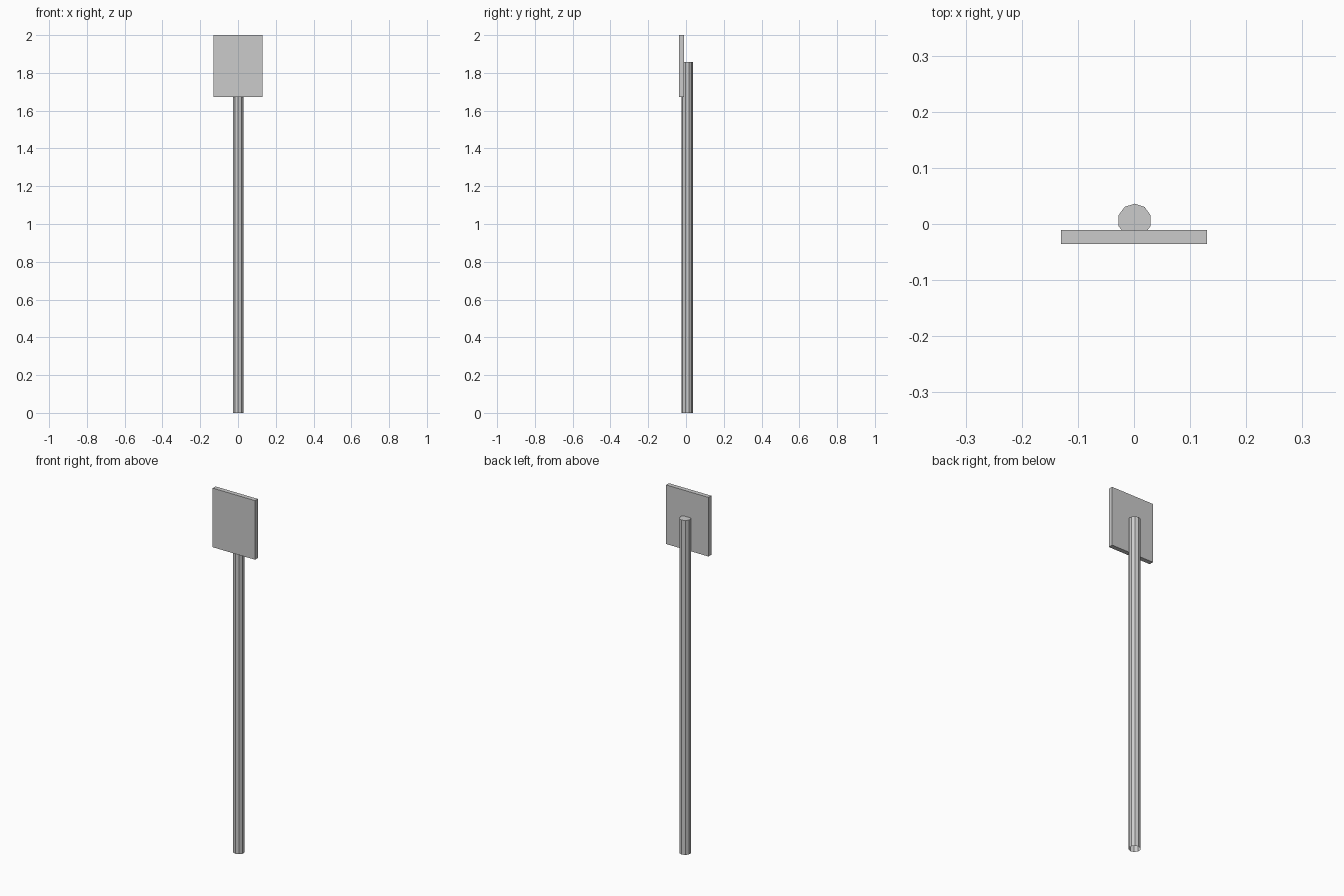
import bpy, bmesh, math
from mathutils import Matrix

if "Cube" in bpy.data.objects:
    bpy.data.objects.remove(bpy.data.objects["Cube"])


def add_object(name, bm):
    mesh = bpy.data.meshes.new(name)
    bm.to_mesh(mesh)
    bm.free()
    obj = bpy.data.objects.new(name, mesh)
    bpy.context.collection.objects.link(obj)
    return obj


# Ten-sided post, with a corner facing the back and an open foot
height, radius = 1.857, 0.0302
bm = bmesh.new()
bmesh.ops.create_cone(
    bm, cap_ends=True, segments=10, radius1=radius, radius2=radius, depth=height,
    matrix=Matrix.Translation((0.001, 0.006, height / 2)) @ Matrix.Rotation(math.pi / 2, 4, 'Z'))
# snap a corner onto the +y axis whatever the starting angle
center = Matrix.Translation((0.001, 0.006, 0))
v = bm.verts[:][0]
turn = math.pi / 2 - math.atan2(v.co.y - 0.006, v.co.x - 0.001)
bmesh.ops.transform(bm, verts=bm.verts,
                    matrix=center @ Matrix.Rotation(turn, 4, 'Z') @ center.inverted())
foot = [f for f in bm.faces if f.normal.z < -0.9]
bmesh.ops.delete(bm, geom=foot, context='FACES_ONLY')
add_object("post", bm)

# Sign plate on the front of the post
z0, z1, y0, y1 = 1.672, 2.0, -0.036, -0.011
bm = bmesh.new()
bmesh.ops.create_cube(
    bm, size=1,
    matrix=Matrix.Translation((0, (y0 + y1) / 2, (z0 + z1) / 2))
    @ Matrix.Diagonal((0.26, y1 - y0, z1 - z0, 1)))
add_object("sign_plate", bm)
